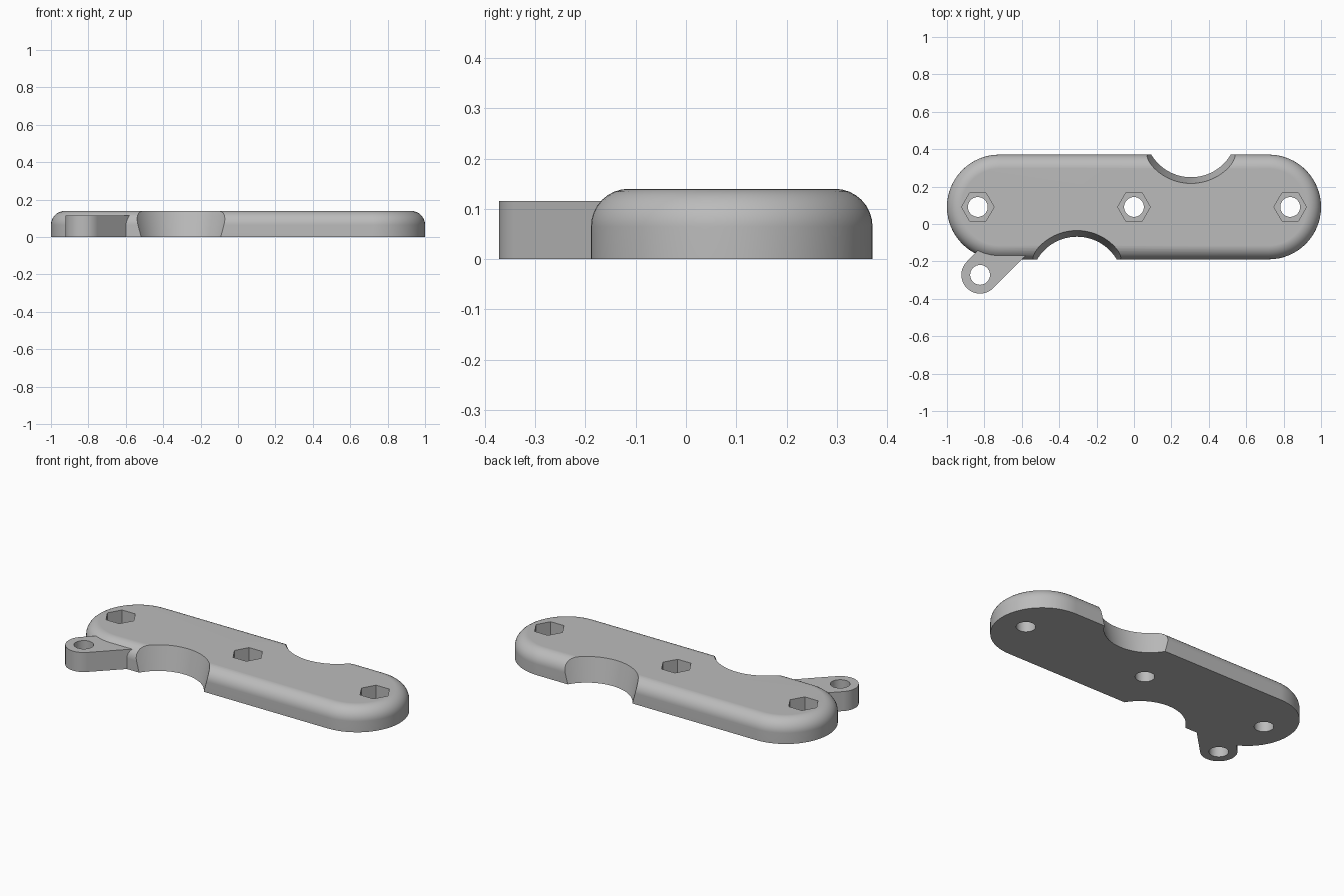
import bpy, bmesh, math

cube = bpy.data.objects.get("Cube")
if cube:
    bpy.data.objects.remove(cube)

# Main dimensions
HEIGHT, LUG_HEIGHT = 0.14, 0.116
RADIUS, END_X, MID_Y = 0.28, 0.72, 0.091
ROUND = 0.075
HOLE_R, HEX_R, HEX_FLOOR = 0.053, 0.087, 0.06
HOLES = [(x, MID_Y) for x in (-0.835, 0, 0.835)]
LUG, LUG_R = (-0.823, -0.272), 0.1

grey = bpy.data.materials.new("plain grey")
grey.use_nodes = True
colour = (0.5, 0.5, 0.5, 1)
grey.diffuse_color = colour
grey.node_tree.nodes["Principled BSDF"].inputs["Base Color"].default_value = colour


def arc(cx, cy, r, start, end, steps):
    angles = [math.radians(start + (end - start) * i / steps) for i in range(steps + 1)]
    return [(cx + r * math.cos(a), cy + r * math.sin(a)) for a in angles]


def circle(cx, cy, r, steps):
    return arc(cx, cy, r, 0, 360, steps)[:-1]


def stadium(r):
    return arc(END_X, MID_Y, r, -90, 90, 32) + arc(-END_X, MID_Y, r, 90, 270, 32)


def loft(name, sections):
    """Solid through a stack of (outline, z) sections with equal point counts."""
    bm = bmesh.new()
    rings = [[bm.verts.new((x, y, z)) for x, y in pts] for pts, z in sections]
    for low, high in zip(rings, rings[1:]):
        for i in range(len(low)):
            j = (i + 1) % len(low)
            bm.faces.new((low[i], low[j], high[j], high[i]))
    bm.faces.new(rings[0][::-1])
    bm.faces.new(rings[-1])
    mesh = bpy.data.meshes.new(name)
    bm.to_mesh(mesh)
    bm.free()
    mesh.materials.append(grey)
    obj = bpy.data.objects.new(name, mesh)
    bpy.context.collection.objects.link(obj)
    return obj


def combine(target, tool, operation):
    mod = target.modifiers.new(tool.name, 'BOOLEAN')
    mod.operation, mod.object, mod.solver = operation, tool, 'EXACT'
    bpy.context.view_layer.objects.active = target
    bpy.ops.object.modifier_apply(modifier=mod.name)
    bpy.data.objects.remove(tool)


# Long body with a rounded upper edge
sections = [(stadium(RADIUS), 0)]
for i in range(9):
    a = math.pi / 2 * i / 8
    sections.append((stadium(RADIUS - ROUND * (1 - math.cos(a))),
                     HEIGHT - ROUND * (1 - math.sin(a))))
body = loft("handle_body", sections)

# Keyring lug running diagonally into the body
lug_outline = arc(*LUG, LUG_R, 135, 315, 32)
lug_outline += [(x + 0.219, y + 0.219) for x, y in (lug_outline[-1], lug_outline[0])]
combine(body, loft("keyring_lug", [(lug_outline, 0), (lug_outline, LUG_HEIGHT)]), 'UNION')

# Tapered finger notches on opposite edges
for side in (-1, 1):
    cx, cy = side * 0.305, MID_Y + side * 0.406
    notch = [(circle(cx, cy, 0.247 + 0.236 * z, 96), z) for z in (-0.05, HEIGHT + 0.05)]
    combine(body, loft("notch_cutter", notch), 'DIFFERENCE')

# Screw holes, hexagonal nut pockets and the lug hole
for x, y in HOLES + [LUG]:
    ring = circle(x, y, HOLE_R, 32)
    combine(body, loft("hole_cutter", [(ring, -0.1), (ring, 0.3)]), 'DIFFERENCE')
for x, y in HOLES:
    ring = circle(x, y, HEX_R, 6)
    combine(body, loft("nut_cutter", [(ring, HEX_FLOOR), (ring, 0.3)]), 'DIFFERENCE')

# Smooth rounding with crisp edges
bpy.ops.object.select_all(action='DESELECT')
body.select_set(True)
bpy.context.view_layer.objects.active = body
bpy.ops.object.shade_smooth_by_angle(angle=math.radians(30))
weighted = body.modifiers.new("flat_top_normals", 'WEIGHTED_NORMAL')
weighted.keep_sharp = True
